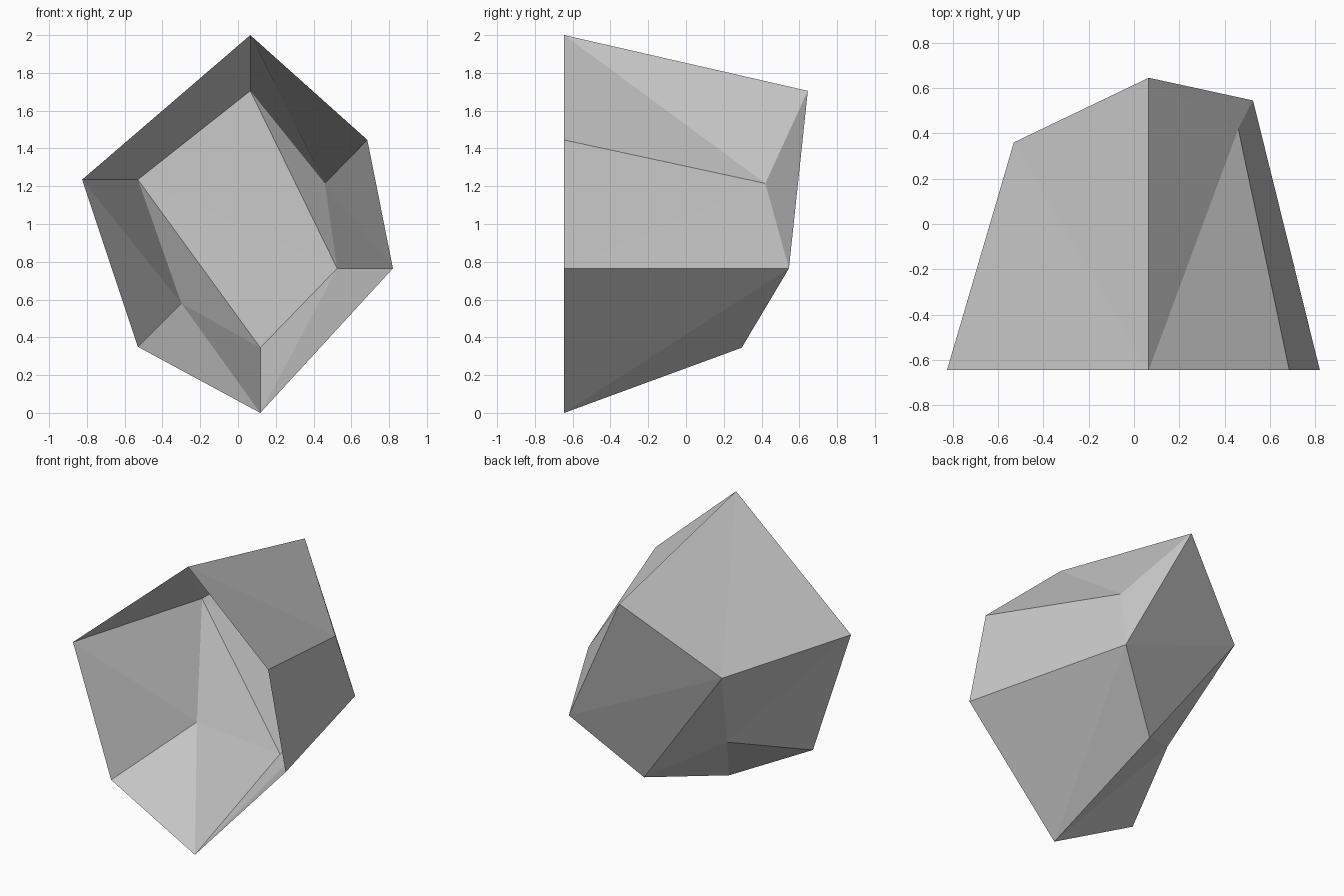
import bpy
import bmesh

# Remove the default cube
cube = bpy.data.objects.get("Cube")
if cube:
    bpy.data.objects.remove(cube, do_unlink=True)

# Plain stone grey
stone = bpy.data.materials.new("stone_grey")
stone.use_nodes = True
stone_colour = (0.58, 0.58, 0.58, 1)
stone.diffuse_color = stone_colour
stone.node_tree.nodes["Principled BSDF"].inputs["Base Color"].default_value = stone_colour

FRONT_Y = -0.645

# Open front rim: x, z of each corner, clockwise from the top
rim_profile = [(0.065, 2), (0.685, 1.445), (0.82, 0.765),
               (0.118, 0), (-0.53, 0.35), (-0.825, 1.235)]

# Matching corners of the faceted back: x, y, z
back_corners = [(0.065, 0.645, 1.705), (0.46, 0.42, 1.215), (0.525, 0.545, 0.765),
                (0.118, 0.295, 0.345), (-0.3, -0.025, 0.58), (-0.53, 0.36, 1.235)]

# Which way each side panel is creased: True when the crease leaves
# the rim at the second of the panel's two rim corners
crease_from_second = [False, True, True, False, True, True]


def build_shell(name):
    bm = bmesh.new()
    rim = [bm.verts.new((x, FRONT_Y, z)) for x, z in rim_profile]
    back = [bm.verts.new(corner) for corner in back_corners]
    count = len(rim)

    # Side walls: two triangles per panel
    for i, second in enumerate(crease_from_second):
        j = (i + 1) % count
        if second:
            triangles = ((rim[i], rim[j], back[i]), (rim[j], back[j], back[i]))
        else:
            triangles = ((rim[i], rim[j], back[j]), (rim[i], back[j], back[i]))
        for triangle in triangles:
            bm.faces.new(triangle)

    # Back: a broad slanted plate with a chamfer on either side
    top, right, low_right, bottom, low_left, left = back
    for triangle in ((top, right, low_right), (top, low_right, left),
                     (low_right, bottom, left), (bottom, low_left, left)):
        bm.faces.new(triangle)

    bmesh.ops.recalc_face_normals(bm, faces=bm.faces[:])

    # Turn the surface outwards: the back plate must face +y
    bm.normal_update()
    if sum(face.normal.y * face.calc_area() for face in bm.faces) < 0:
        bmesh.ops.reverse_faces(bm, faces=bm.faces[:])

    mesh = bpy.data.meshes.new(name)
    bm.to_mesh(mesh)
    bm.free()
    mesh.materials.append(stone)
    shell = bpy.data.objects.new(name, mesh)
    bpy.context.collection.objects.link(shell)
    return shell


build_shell("rock_shell")
